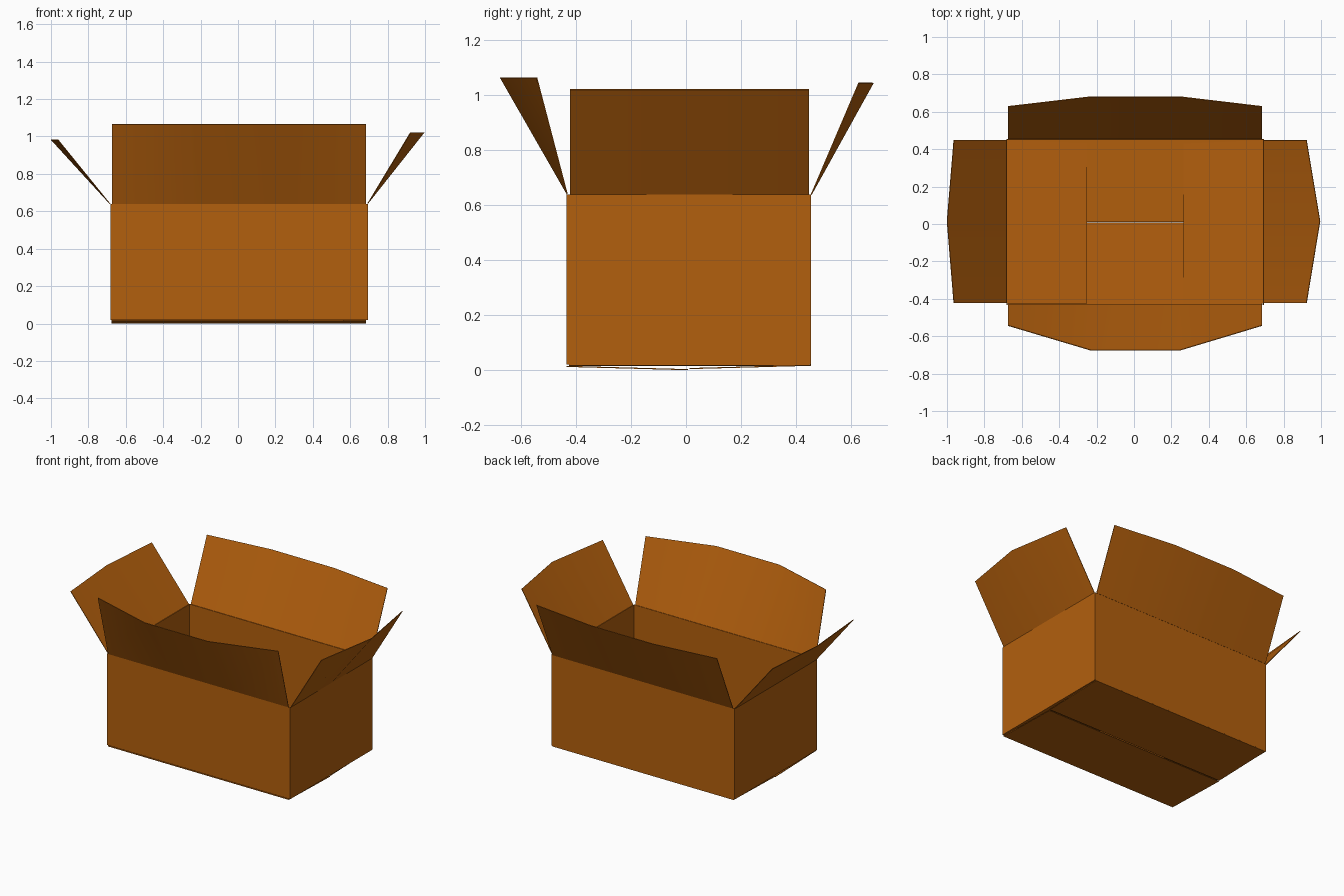
import bpy, bmesh, math
from mathutils import Vector

if "Cube" in bpy.data.objects:
    bpy.data.objects.remove(bpy.data.objects["Cube"])

T = 0.004                                   # board thickness
X0, X1, Y0, Y1 = -0.682, 0.695, -0.434, 0.454
ZB, ZT = 0.02, 0.64                         # wall bottom and top

card = bpy.data.materials.new("brown_cardboard")
card.diffuse_color = (0.45, 0.115, 0.004, 1)
card.use_nodes = True
card.node_tree.nodes["Principled BSDF"].inputs["Base Color"].default_value = card.diffuse_color


def sheet(name, row_a, row_b, closed=False):
    """Thin cardboard strip between two matching rows of points."""
    bm = bmesh.new()
    a = [bm.verts.new(p) for p in row_a]
    b = [bm.verts.new(p) for p in row_b]
    n = len(a)
    for i in range(n if closed else n - 1):
        j = (i + 1) % n
        bm.faces.new((a[i], a[j], b[j], b[i]))
    bm.normal_update()
    bmesh.ops.solidify(bm, geom=bm.faces[:], thickness=T)
    bmesh.ops.recalc_face_normals(bm, faces=bm.faces[:])
    me = bpy.data.meshes.new(name)
    bm.to_mesh(me)
    bm.free()
    me.shade_smooth()
    me.set_sharp_from_angle(angle=math.radians(30))
    me.materials.append(card)
    ob = bpy.data.objects.new(name, me)
    bpy.context.collection.objects.link(ob)
    return ob


# Four walls as one folded loop
ring = [(X0, Y0), (X1, Y0), (X1, Y1), (X0, Y1)]
sheet("box_walls", [(x, y, ZB) for x, y in ring], [(x, y, ZT) for x, y in ring], True)

# Long top flaps, bowed outward in the middle
xs = (-0.673, -0.23, 0.245, 0.684)
for name, hinge, corner, mid, z in (("front_top_flap", Y0, -0.545, -0.677, 1.064),
                                    ("back_top_flap", Y1, 0.627, 0.679, 1.046)):
    sheet(name, [(x, hinge, ZT) for x in xs],
          [(x, y, z) for x, y in zip(xs, (corner, mid, mid, corner))])

# Short top flaps, creased along the centre
ys = (-0.422, 0.015, 0.448)
for name, hinge, corner, mid, z in (("left_top_flap", X0, -0.962, -0.998, 0.985),
                                    ("right_top_flap", X1, 0.924, 0.996, 1.02)):
    sheet(name, [(hinge, y, ZT) for y in ys],
          [(x, y, z) for x, y in zip((corner, mid, corner), ys)])

# Short inner bottom flaps
for name, hinge, edge in (("left_inner_bottom_flap", X0, -0.25),
                          ("right_inner_bottom_flap", X1, 0.265)):
    sheet(name, [(hinge, -0.425, ZB + 0.002), (hinge, 0.449, ZB + 0.002)],
          [(edge, -0.425, ZB), (edge, 0.43, ZB)])

# Long outer bottom flaps, sagging to the middle seam
for name, hinge, edge in (("front_outer_bottom_flap", Y0, 0.008),
                          ("back_outer_bottom_flap", Y1, 0.012)):
    sheet(name, [(-0.675, hinge, 0.016), (0.685, hinge, 0.016)],
          [(-0.675, edge, 0.004), (0.685, edge, 0.004)])
